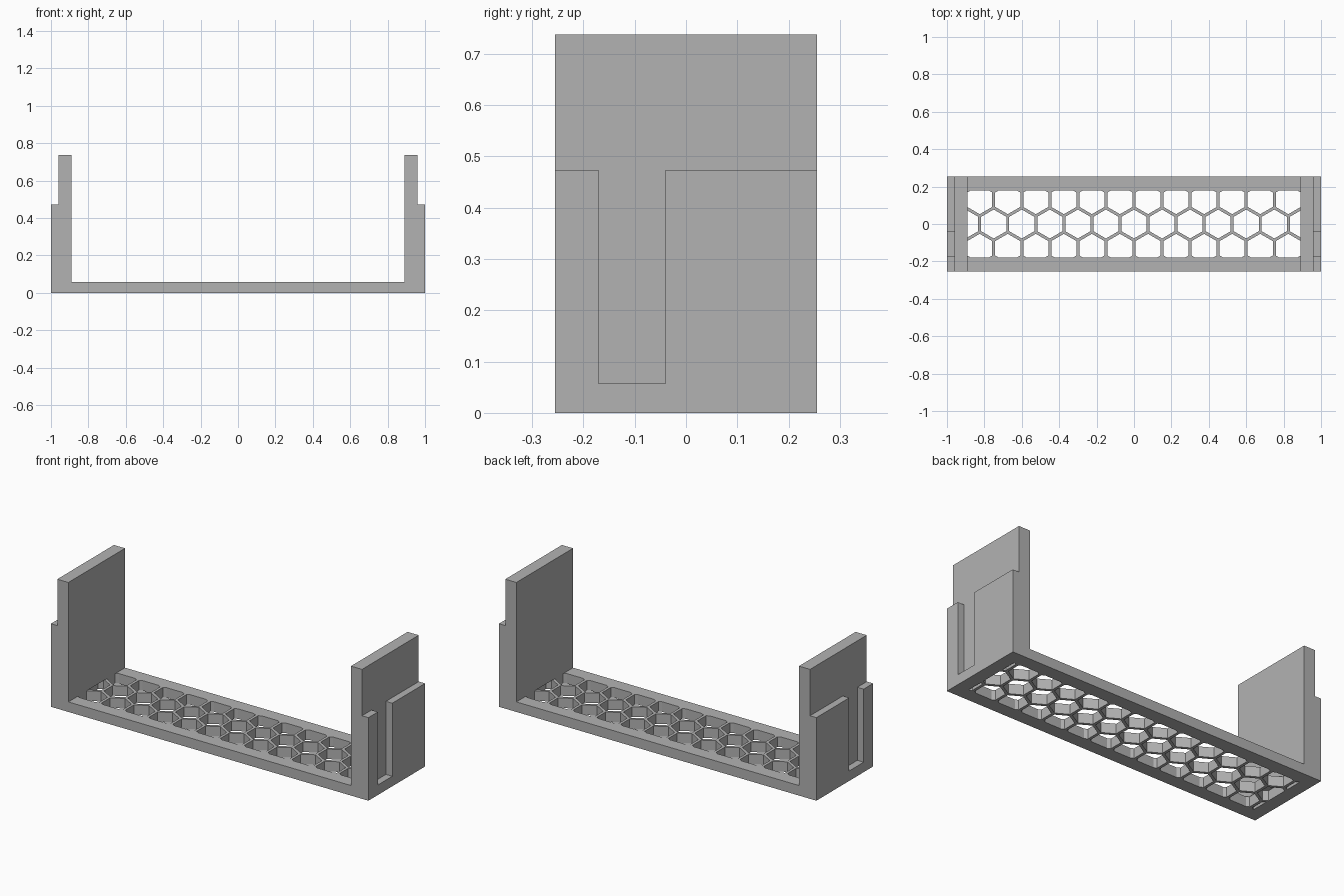
import bpy
import bmesh
from math import cos, sin, pi, sqrt
from mathutils import Vector

HALF_DEPTH = 0.255
FLOOR = 0.057
WALL_IN, WALL_OUT = 0.89, 0.96
PITCH, HOLE_FLAT = 0.15, 0.134
CLIP_X, CLIP_Y = 0.925, 0.178

cube = bpy.data.objects.get("Cube")
if cube:
    bpy.data.objects.remove(cube, do_unlink=True)

grey = bpy.data.materials.new("plain_grey")
grey.use_nodes = True
colour = (0.448, 0.448, 0.448, 1)
grey.diffuse_color = colour
grey.node_tree.nodes["Principled BSDF"].inputs["Base Color"].default_value = colour


def make_object(name, bm):
    bmesh.ops.recalc_face_normals(bm, faces=bm.faces[:])
    mesh = bpy.data.meshes.new(name)
    bm.to_mesh(mesh)
    bm.free()
    mesh.materials.append(grey)
    obj = bpy.data.objects.new(name, mesh)
    bpy.context.collection.objects.link(obj)
    return obj


def extrude_all(bm, offset):
    """Turn the flat faces of bm into solids."""
    result = bmesh.ops.extrude_face_region(bm, geom=bm.faces[:], use_keep_orig=True)
    verts = [g for g in result["geom"] if isinstance(g, bmesh.types.BMVert)]
    bmesh.ops.translate(bm, verts=verts, vec=offset)


def cut(target, cutter):
    """Subtract the cutter from the target, then discard it."""
    mod = target.modifiers.new("cut", "BOOLEAN")
    mod.operation = "DIFFERENCE"
    mod.solver = "EXACT"
    mod.object = cutter
    bpy.context.view_layer.objects.active = target
    bpy.ops.object.modifier_apply(modifier=mod.name)
    bpy.data.objects.remove(cutter, do_unlink=True)


# Tray body: stepped U profile extruded front to back
half = [(1, 0), (1, 0.473), (WALL_OUT, 0.473), (WALL_OUT, 0.737),
        (WALL_IN, 0.737), (WALL_IN, FLOOR)]
profile = half + [(-x, z) for x, z in reversed(half)]
bm = bmesh.new()
bm.faces.new([bm.verts.new((x, -HALF_DEPTH, z)) for x, z in profile])
extrude_all(bm, Vector((0, 2 * HALF_DEPTH, 0)))
tray = make_object("tray_with_end_walls", bm)

# Upright slots in the outer face of both end walls
bm = bmesh.new()
for side in (-1, 1):
    corners = [(WALL_OUT, -0.17), (1.1, -0.17), (1.1, -0.04), (WALL_OUT, -0.04)]
    bm.faces.new([bm.verts.new((side * x, y, FLOOR)) for x, y in corners])
extrude_all(bm, Vector((0, 0, 0.6)))
cut(tray, make_object("slot_cutter", bm))

# Honeycomb openings: three rows of hexagons trimmed to the frame
bm = bmesh.new()
radius = HOLE_FLAT / sqrt(3)
for row in (-1, 0, 1):
    for col in range(-7, 8):
        cx = (col + 0.5 * abs(row)) * PITCH
        cy = row * PITCH * sqrt(3) / 2
        bm.faces.new([bm.verts.new((cx + radius * cos(pi / 2 + k * pi / 3),
                                    cy + radius * sin(pi / 2 + k * pi / 3), -0.05))
                      for k in range(6)])
for limit in ((CLIP_X, 0, 0), (-CLIP_X, 0, 0), (0, CLIP_Y, 0), (0, -CLIP_Y, 0)):
    bmesh.ops.bisect_plane(bm, geom=bm.verts[:] + bm.edges[:] + bm.faces[:],
                           plane_co=limit, plane_no=Vector(limit).normalized(),
                           clear_outer=True)
extrude_all(bm, Vector((0, 0, 0.05 + FLOOR + 0.0005)))
cut(tray, make_object("honeycomb_cutter", bm))
